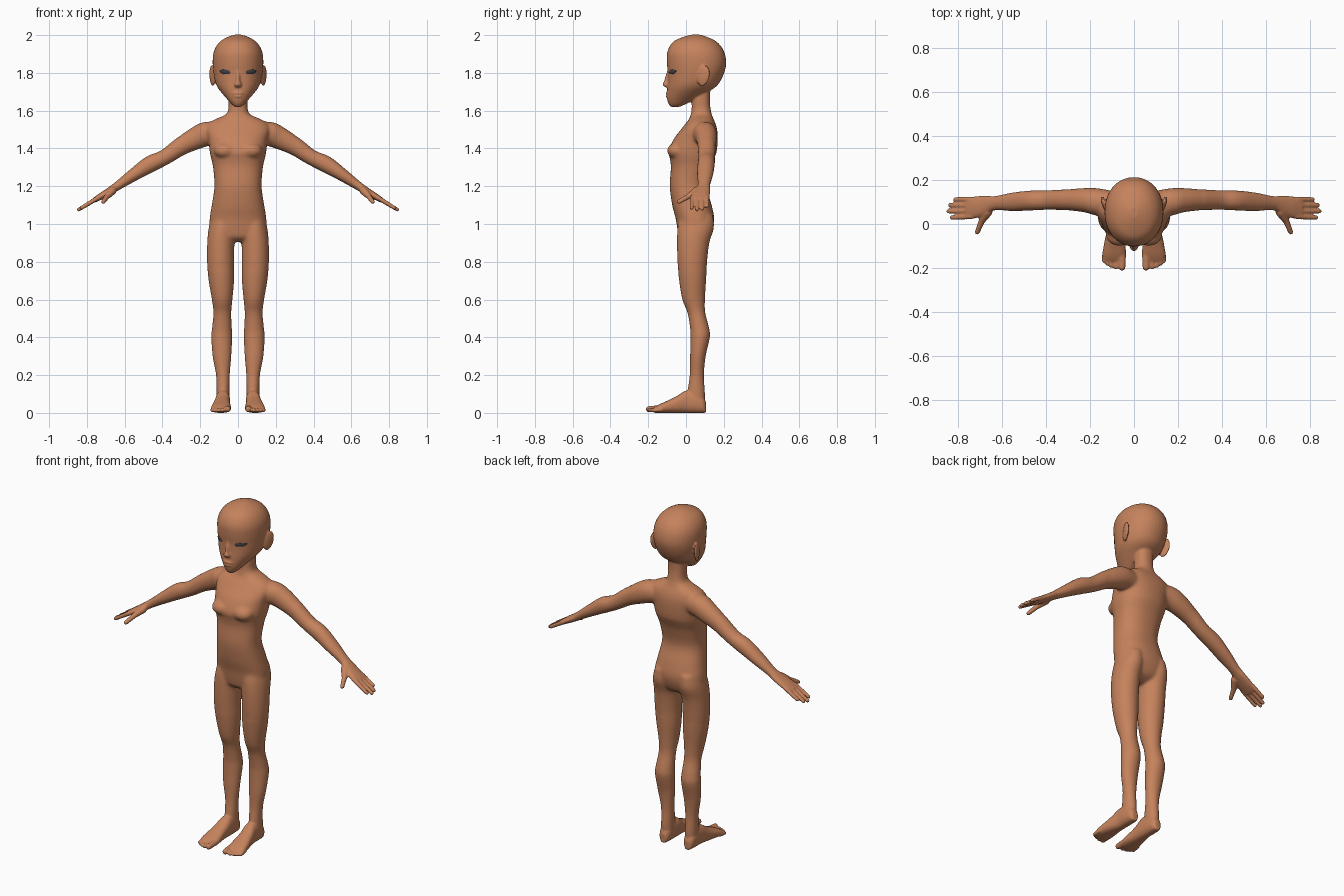
import bpy, bmesh, math
from mathutils import Vector, Matrix, Euler

X, Y, Z = Vector((1, 0, 0)), Vector((0, 1, 0)), Vector((0, 0, 1))


def material(name, rgb):
    m = bpy.data.materials.new(name)
    m.diffuse_color = (*rgb, 1)
    return m


skin = material("warm skin", (0.56, 0.225, 0.108))
eye_dark = material("slate eye", (0.05, 0.05, 0.065))
lash_dark = material("black lash", (0.015, 0.012, 0.012))
bm = bmesh.new()


def spline(rings, sub):
    """Catmull-Rom through rings of (cx, cy, cz, ru, rv)."""
    out = []
    for i in range(len(rings) - 1):
        a, b, c, d = (rings[min(max(k, 0), len(rings) - 1)] for k in (i - 1, i, i + 1, i + 2))
        for s in range(sub):
            t = s / sub
            out.append([0.5 * (2 * q + (r - p) * t + (2 * p - 5 * q + 4 * r - w) * t * t
                               + (3 * q - p - 3 * r + w) * t ** 3) for p, q, r, w in zip(a, b, c, d)])
    return out + [list(rings[-1])]


def loft(rings, u, v=None, n=2.0, sub=5, seg=40):
    """Closed tube of superellipse rings; v follows the path when not given."""
    rs = spline(rings, sub)
    loops = []
    for i, r in enumerate(rs):
        tan = Vector(rs[min(i + 1, len(rs) - 1)][:3]) - Vector(rs[max(i - 1, 0)][:3])
        w = v or tan.cross(u).normalized()
        loop = []
        for k in range(seg):
            a = math.tau * k / seg
            c, s = math.cos(a), math.sin(a)
            c = math.copysign(abs(c) ** (2 / n), c)
            s = math.copysign(abs(s) ** (2 / n), s)
            loop.append(bm.verts.new(Vector(r[:3]) + u * (c * max(r[3], 0.002)) + w * (s * max(r[4], 0.002))))
        loops.append(loop)
    for a, b in zip(loops, loops[1:]):
        for k in range(seg):
            bm.faces.new((a[k], a[(k + 1) % seg], b[(k + 1) % seg], b[k]))
    bm.faces.new(loops[0][::-1])
    bm.faces.new(loops[-1])


def stack(rows, n=2.0, cx=0):
    """Upright loft from rows of (z, half width, front y, back y[, centre x])."""
    loft([(r[4] if len(r) > 4 else cx, (r[2] + r[3]) / 2, r[0], r[1], (r[3] - r[2]) / 2) for r in rows], X, Y, n)


def digit(p, q, r1, r2, u):
    """Round-ended finger or toe."""
    p, q = Vector(p), Vector(q)
    d = (q - p).normalized()
    rings = []
    for a in (-80, -50, -25, 0):
        rings.append((*(p + d * r1 * math.sin(math.radians(a))), *[r1 * math.cos(math.radians(a))] * 2))
    for a in (0, 25, 50, 80):
        rings.append((*(q + d * r2 * (math.sin(math.radians(a)) - 1)), *[r2 * math.cos(math.radians(a))] * 2))
    u = (u - d * u.dot(d)).normalized()
    loft(rings, u, None, sub=1, seg=16)


def ellipsoid(target, c, r, rot=(0, 0, 0)):
    m = Matrix.Translation(c) @ Euler([math.radians(a) for a in rot]).to_matrix().to_4x4() @ Matrix.Diagonal((*r, 1))
    bmesh.ops.create_uvsphere(target, u_segments=32, v_segments=20, radius=1, matrix=m)


# torso and neck
stack([(0.905, 0.06, -0.005, 0.07), (0.93, 0.115, -0.035, 0.115), (0.97, 0.148, -0.045, 0.138),
       (1.03, 0.15, -0.055, 0.149), (1.1, 0.139, -0.073, 0.136), (1.2, 0.125, -0.086, 0.11),
       (1.3, 0.132, -0.08, 0.13), (1.35, 0.143, -0.086, 0.15), (1.385, 0.15, -0.092, 0.163),
       (1.45, 0.158, -0.065, 0.168), (1.5, 0.17, -0.027, 0.165), (1.535, 0.155, 0.0, 0.155),
       (1.557, 0.115, 0.017, 0.145), (1.58, 0.065, 0.025, 0.137), (1.61, 0.051, 0.03, 0.13),
       (1.66, 0.05, 0.03, 0.126), (1.74, 0.05, 0.03, 0.13)], 2.3)

# head
stack([(1.62, 0.016, -0.08, -0.035), (1.635, 0.035, -0.092, 0.0), (1.66, 0.057, -0.1, 0.05),
       (1.69, 0.083, -0.1, 0.1), (1.72, 0.106, -0.099, 0.15), (1.75, 0.12, -0.097, 0.178),
       (1.8, 0.13, -0.096, 0.202), (1.85, 0.134, -0.101, 0.213), (1.9, 0.131, -0.101, 0.206),
       (1.94, 0.116, -0.087, 0.186), (1.97, 0.09, -0.061, 0.155), (1.99, 0.055, -0.015, 0.112),
       (2.002, 0.018, 0.03, 0.075)], 2.1)

# nose and lips
loft([(0, -0.09, 1.815, 0.007, 0.008), (0, -0.095, 1.785, 0.01, 0.013), (0, -0.1, 1.755, 0.012, 0.017),
      (0, -0.104, 1.738, 0.019, 0.02), (0, -0.1, 1.725, 0.014, 0.011)], X, Y)
ellipsoid(bm, (0, -0.096, 1.692), (0.031, 0.012, 0.007))
ellipsoid(bm, (0, -0.095, 1.676), (0.026, 0.012, 0.008))

for s in (-1, 1):
    # chest form
    ellipsoid(bm, (s * 0.068, -0.05, 1.388), (0.06, 0.05, 0.042))
    # ear
    ellipsoid(bm, (s * 0.136, 0.092, 1.785), (0.011, 0.035, 0.056), (-12, 0, -s * 18))
    # leg
    stack([(0.04, 0.033, 0.02, 0.098, s * 0.079), (0.1, 0.034, 0.008, 0.1, s * 0.079),
           (0.2, 0.036, 0.02, 0.095, s * 0.08), (0.3, 0.049, 0.022, 0.104, s * 0.085),
           (0.4, 0.055, 0.024, 0.126, s * 0.086), (0.45, 0.052, 0.022, 0.122, s * 0.085),
           (0.53, 0.047, 0.008, 0.102, s * 0.083), (0.6, 0.054, -0.019, 0.1, s * 0.084),
           (0.7, 0.067, -0.036, 0.106, s * 0.088), (0.8, 0.072, -0.045, 0.112, s * 0.092),
           (0.9, 0.072, -0.048, 0.124, s * 0.091), (0.98, 0.07, -0.045, 0.148, s * 0.085),
           (1.05, 0.055, -0.03, 0.143, s * 0.08)], 2.0)
    # foot
    loft([(s * cx, y, h / 2, w, h / 2) for y, cx, w, h in
          ((0.106, 0.08, 0.016, 0.055), (0.09, 0.08, 0.03, 0.085), (0.05, 0.08, 0.036, 0.11),
           (0.0, 0.08, 0.038, 0.118), (-0.05, 0.085, 0.043, 0.088), (-0.1, 0.088, 0.05, 0.064),
           (-0.14, 0.09, 0.053, 0.046), (-0.168, 0.091, 0.047, 0.03))], X, Z, 2.4)
    # toes
    for x, tip, r in ((0.055, -0.213, 0.018), (0.083, -0.207, 0.0125), (0.104, -0.2, 0.012),
                      (0.122, -0.19, 0.0115), (0.137, -0.178, 0.011)):
        digit((s * x * 0.98, -0.13, r + 0.006), (s * x, tip, r + 0.001), r, r * 0.9, X)
    # arm and palm
    loft([(s * x, y, z, ry, rp) for x, z, y, ry, rp in
          ((0.07, 1.48, 0.10, 0.045, 0.05), (0.16, 1.478, 0.10, 0.062, 0.064), (0.22, 1.455, 0.108, 0.056, 0.06),
           (0.3, 1.412, 0.11, 0.048, 0.049), (0.39, 1.352, 0.109, 0.044, 0.041), (0.465, 1.317, 0.107, 0.045, 0.044),
           (0.55, 1.262, 0.101, 0.042, 0.034), (0.63, 1.207, 0.095, 0.032, 0.024),
           (0.67, 1.18, 0.086, 0.042, 0.021), (0.72, 1.15, 0.076, 0.05, 0.018),
           (0.762, 1.125, 0.072, 0.05, 0.013))], Y, None, 2.1)
    # fingers
    for y0, y1, x, z in ((0.112, 0.112, 0.822, 1.09), (0.086, 0.086, 0.845, 1.075),
                         (0.06, 0.058, 0.852, 1.071), (0.034, 0.029, 0.838, 1.08)):
        digit((s * 0.74, y0, 1.139), (s * x, y1, z), 0.0125, 0.0105, Y)
    # thumb
    digit((s * 0.665, 0.055, 1.175), (s * 0.698, 0.005, 1.14), 0.022, 0.015, Z)
    digit((s * 0.69, 0.02, 1.15), (s * 0.717, -0.047, 1.112), 0.015, 0.0115, Z)

# fuse every part into one continuous skin
bmesh.ops.recalc_face_normals(bm, faces=bm.faces)
me = bpy.data.meshes.new("body")
bm.to_mesh(me)
bm.free()
body = bpy.data.objects.new("body", me)
bpy.context.collection.objects.link(body)
bpy.context.view_layer.objects.active = body
body.select_set(True)
mod = body.modifiers.new("fuse", "REMESH")
mod.mode = "VOXEL"
mod.voxel_size = 0.0055
mod.use_smooth_shade = True
bpy.ops.object.modifier_apply(modifier="fuse")

# blend the shoulders, hips and neck more softly than hands and face
soft = body.vertex_groups.new(name="soft_joints")
soft.add([v.index for v in body.data.vertices
          if 0.75 < v.co.z < 1.6 and abs(v.co.x) < 0.32], 1.0, "REPLACE")
blend = body.modifiers.new("blend", "SMOOTH")
blend.vertex_group = "soft_joints"
blend.iterations = 25
even = body.modifiers.new("even", "SMOOTH")
even.iterations = 3
body.data.materials.clear()
body.data.materials.append(skin)
for p in body.data.polygons:
    p.use_smooth = True
    p.material_index = 0


# eyes, each a dark lash rim around a slate eye
def eye_part(name, s, mat, c, r):
    b = bmesh.new()
    ellipsoid(b, c, r, (0, -s * 6, s * 33))
    m = bpy.data.meshes.new(name)
    b.to_mesh(m)
    b.free()
    m.materials.append(mat)
    for p in m.polygons:
        p.use_smooth = True
    bpy.context.collection.objects.link(bpy.data.objects.new(name, m))


for s, side in ((-1, "right"), (1, "left")):
    eye_part(side + "_lashes", s, lash_dark, (s * 0.066, -0.069, 1.808), (0.037, 0.008, 0.018))
    eye_part(side + "_eye", s, eye_dark, (s * 0.066, -0.0695, 1.806), (0.032, 0.011, 0.015))
